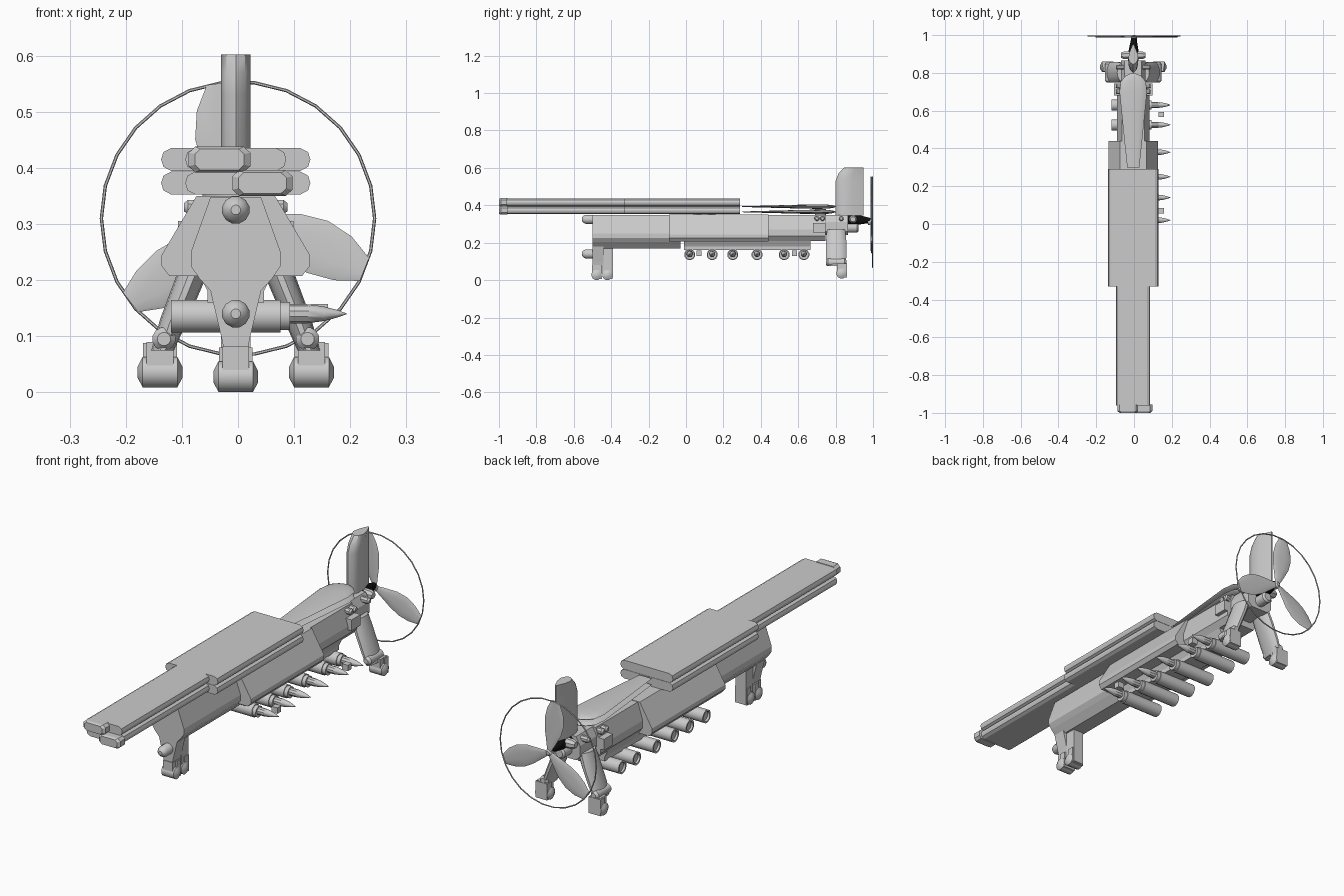
import bpy, bmesh, math
from mathutils import Vector

if "Cube" in bpy.data.objects:
    bpy.data.objects.remove(bpy.data.objects["Cube"])

CX = -0.004  # body centre line


def loft(name, rings, smooth=False, mat=None):
    """Skin a list of equal-length point rings and cap both ends."""
    bm = bmesh.new()
    vs = [[bm.verts.new(p) for p in r] for r in rings]
    n = len(rings[0])
    for a, b in zip(vs, vs[1:]):
        for i in range(n):
            bm.faces.new((a[i], a[(i + 1) % n], b[(i + 1) % n], b[i]))
    bm.faces.new(vs[0])
    bm.faces.new(vs[-1])
    bmesh.ops.recalc_face_normals(bm, faces=bm.faces)
    me = bpy.data.meshes.new(name)
    bm.to_mesh(me)
    bm.free()
    ob = bpy.data.objects.new(name, me)
    bpy.context.collection.objects.link(ob)
    if mat:
        me.materials.append(mat)
    if smooth:
        bpy.ops.object.select_all(action='DESELECT')
        ob.select_set(True)
        bpy.context.view_layer.objects.active = ob
        bpy.ops.object.shade_smooth_by_angle(angle=math.radians(35))
    return ob


def lathe(name, profile, origin, axis, n=12, mat=None):
    """Turned part: profile of (distance along axis, radius)."""
    q = Vector(axis).to_track_quat('Z', 'Y')
    rings = [[Vector(origin) + q @ Vector((r * math.cos((k + .5) * math.tau / n),
                                           r * math.sin((k + .5) * math.tau / n), d))
              for k in range(n)] for d, r in profile]
    return loft(name, rings, True, mat)


def prism_y(name, half, y0, y1):
    """Extrude a mirrored (x, z) half outline along y."""
    pts = half + [(-x, z) for x, z in reversed(half)]
    return loft(name, [[(CX + x, y, z) for x, z in pts] for y in (y0, y1)])


def box(name, x0, x1, y0, y1, z0, z1):
    return loft(name, [[(x0, y0, z), (x1, y0, z), (x1, y1, z), (x0, y1, z)] for z in (z0, z1)])


def ellipse(cx, cy, z, rx, ry, n=14):
    return [(cx + rx * math.cos(k * math.tau / n), cy + ry * math.sin(k * math.tau / n), z)
            for k in range(n)]


# fuselage
hull = [(.045, .348), (.08, .25), (.08, .225), (.065, .203), (.035, .17)]
prism_y("front_fuselage", hull, -.5, -.03)
prism_y("middle_fuselage", [(.07, .35), (.132, .245), (.132, .225), (.118, .207)], -.09, .44)
prism_y("rear_fuselage", [(.06, .348), (.085, .27), (.085, .235), (.065, .21)], .44, .745)
prism_y("tail_block", [(.045, .348), (.065, .31), (.065, .26), (.045, .24)], .745, .865)
prism_y("weapon_keel", [(.065, .21), (.05, .18), (.05, .16)], -.01, .665)

# folded wings, two stacked layers with tip rods
for lab, z, x0, x1 in (("lower", .373, -.01, .097), ("upper", .415, -.088, .022)):
    for part, w, y0, y1 in (("outer", .09, -.96, -.33), ("inner", .133, -.33, .29)):
        prism_y(f"{lab}_wing_{part}", [(w - .018, z + .0205), (w - .004, z + .013), (w, z),
                                       (w - .004, z - .013), (w - .018, z - .0205)], y0, y1)
    o = .012
    outline = [(x0 + o, z - .023), (x1 - o, z - .023), (x1, z - .012), (x1, z + .012),
               (x1 - o, z + .023), (x0 + o, z + .023), (x0, z + .012), (x0, z - .012)]
    mid = (x0 + x1) / 2
    loft(f"{lab}_wing_tip", [[(mid + (x - mid) * s, y, z + (h - z) * s) for x, h in outline]
                             for y, s in ((-1, .8), (-.99, 1), (-.955, 1))])
    # folded teardrop tail surface behind the wing
    zt = .365 if lab == "lower" else .393
    prof = [(.30, .032, .002), (.45, .048, .006), (.6, .063, .010), (.7, .073, .012),
            (.755, .066, .011), (.785, .04, .007), (.798, .01, .003)]
    loft(f"{lab}_tail_plane",
         [[(CX + w * math.cos(k * math.tau / 12), y, zt + t * math.sin(k * math.tau / 12))
           for k in range(12)] for y, w, t in prof], True)
lathe("wing_pivot", [(0, .06), (.05, .06)], (CX, .1, .34), (0, 0, 1), 16)
lathe("tail_pivot", [(0, .03), (.04, .03)], (CX, .72, .34), (0, 0, 1), 12)

# vertical fin with airfoil section
sec = [(0, 0), (.1, .65), (.3, 1), (.6, .8), (1, .12)]
sec = sec + [(t, -w) for t, w in reversed(sec[1:])]
loft("tail_fin", [[(CX + w * .026, y0 + t * (.95 - y0), z) for t, w in sec]
                  for y0, z in ((.80, .345), (.80, .53), (.815, .57), (.845, .602))], True)

# propeller: shaft, hub, blades, tip ring
black = bpy.data.materials.new("black")
black.diffuse_color = (.005, .005, .005, 1)
black.use_nodes = True
black.node_tree.nodes["Principled BSDF"].inputs["Base Color"].default_value = black.diffuse_color
PZ = .31
lathe("prop_shaft", [(0, .03), (.06, .026), (.12, .014)], (CX, .865, .325), (.03, 1, -.05), 12, black)
lathe("prop_hub", [(0, .016), (.02, .016), (.027, .008)], (0, .973, PZ), (0, 1, 0))
for i in range(3):
    a = math.radians(98 + 120 * i)
    u, v = Vector((math.cos(a), 0, math.sin(a))), Vector((-math.sin(a), 0, math.cos(a)))
    rings = []
    for r, w, off in ((.01, .012, 0), (.05, .026, .003), (.1, .043, .006), (.15, .05, .006),
                      (.2, .042, .004), (.243, .022, 0)):
        c = Vector((0, .991, PZ)) + u * r
        rings.append([c + v * (off + w * math.cos(k * math.tau / 10))
                      + Vector((0, .004 * math.sin(k * math.tau / 10) + .002 * math.cos(k * math.tau / 10), 0))
                      for k in range(10)])
    loft(f"prop_blade_{i}", rings, True)
bpy.ops.mesh.primitive_torus_add(location=(0, .996, PZ), rotation=(math.pi / 2, 0, 0),
                                 major_radius=.2435, minor_radius=.003,
                                 major_segments=26, minor_segments=6)
bpy.context.object.name = "prop_ring"

# engine cylinders and fittings around the tail
lathe("engine", [(0, .026), (.05, .026), (.058, .018)], (CX, .865, .28), (0, 1, 0))
for s in (-1, 1):
    lathe("engine_cylinder", [(0, .022), (.04, .022), (.055, .014)], (CX + s * .01, .893, .325), (s, 0, 0), 8)
    box("side_intake", CX + s * .088 - .015, CX + s * .088 + .015, .68, .745, .255, .305)
    for y in (.70, .73, .83):
        lathe("tail_fitting", [(0, .014), (.035, .014), (.042, .008)], (CX + s * .05, y, .33), (s, 0, 0), 8)

# launch tubes with missiles pointing to the right
for i, y in enumerate((.02, .14, .25, .38, .525, .63)):
    lathe(f"launch_tube_{i}", [(.01, .022), (0, .022), (0, .03), (.195, .03), (.195, .026), (.212, .026)],
          (-.119, y, .136), (1, 0, 0), 12)
    lathe(f"missile_{i}", [(0, .017), (.03, .017), (.06, .013), (.083, .007), (.1, .001)],
          (.093, y, .14), (1, 0, 0), 10)
for y in (.07, .58):
    box("sensor_block", .13, .16, y - .014, y + .014, .13, .157)

# nose sensors
for z, r, y1 in ((.325, .025, -.49), (.14, .025, -.47), (.092, .021, -.44)):
    y0 = -.557 if z > .1 else -.50
    lathe("nose_sensor", [(0, r * .35), (.008, r * .75), (.02, r), (y1 - y0, r)], (CX, y0, z), (0, 1, 0), 12)


def foot(name, x, y, z0):
    """Wheel fork, wheel with hub caps and rear block."""
    box(name + "_block", x - .03, x + .03, y - .005, y + .025, z0 + .005, z0 + .08)
    lathe(name + "_wheel", [(-.04, .01), (-.035, .02), (-.031, .028), (.031, .028), (.035, .02), (.04, .01)],
          (x, y - .003, z0 + .028), (1, 0, 0), 12)
    box(name + "_fork", x - .024, x + .024, y - .028, y + .02, z0 + .04, z0 + .082)


# front landing leg
loft("front_leg", [[(CX + a * w, y, z) for a, y in ((-1, -.5), (1, -.5), (1, -.44), (-1, -.44))]
                   for w, z in ((.02, .07), (.026, .1), (.045, .18))])
box("front_leg_brace", CX - .026, CX + .026, -.44, -.39, .01, .18)
foot("front_foot_a", CX, -.475, 0)
foot("front_foot_b", CX, -.418, 0)

# splayed rear landing legs
for s, lab in ((-1, "left"), (1, "right")):
    loft(f"{lab}_rear_leg", [ellipse(CX + s * x, .803, z, rx, ry) for x, z, rx, ry in
                             ((.055, .27, .03, .05), (.08, .205, .027, .056),
                              (.11, .13, .025, .056), (.13, .075, .02, .052))], True)
    foot(f"{lab}_rear_foot", CX + s * .135, .835, .008)
    lathe(f"{lab}_leg_knuckle", [(-.055, .012), (-.045, .021), (.045, .021), (.055, .012)],
          (CX + s * .128, .803, .095), (0, 1, 0), 12)
